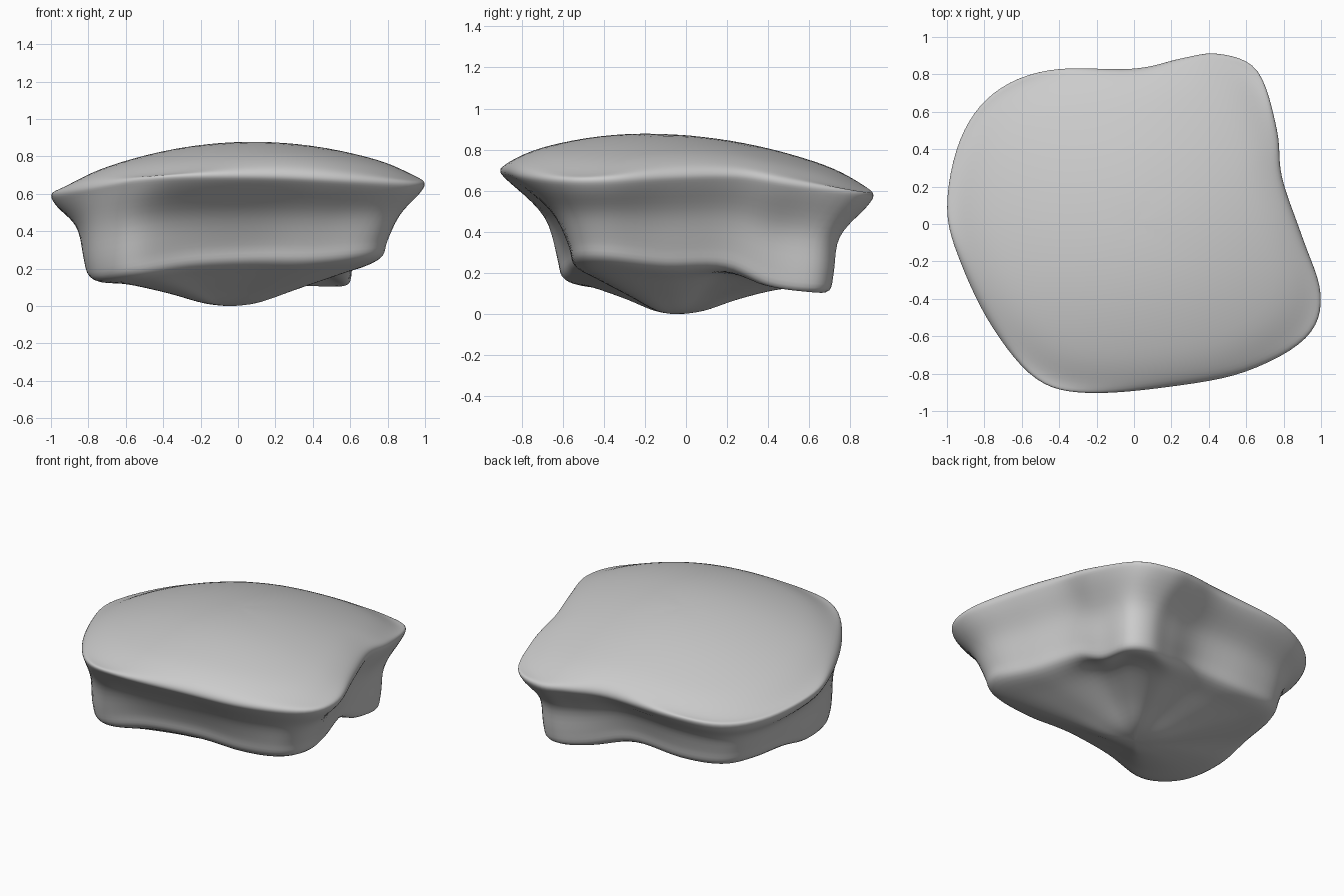
import bpy, bmesh, math
from mathutils import Vector

if "Cube" in bpy.data.objects:
    bpy.data.objects.remove(bpy.data.objects["Cube"])

# Columns around the stone: rim x, y, z then foot x, y, z (from the left side, clockwise seen from above)
COLUMNS = [
    (-1.0, .08, .60, -.82, .10, .26), (-.93, .45, .565, -.78, .38, .27),
    (-.75, .70, .56, -.66, .55, .26), (-.45, .825, .595, -.38, .60, .25),
    (0, .83, .61, 0, .59, .26), (.25, .885, .60, .28, .67, .19),
    (.45, .91, .585, .47, .72, .17), (.66, .82, .60, .60, .64, .17),
    (.765, .50, .645, .61, .42, .20), (.79, .25, .685, .64, .20, .29),
    (.90, -.07, .68, .73, -.10, .29), (1.0, -.38, .66, .80, -.38, .32),
    (.92, -.61, .66, .70, -.54, .32), (.60, -.79, .68, .42, -.57, .30),
    (.20, -.87, .70, .10, -.56, .30), (-.25, -.905, .70, -.28, -.59, .28),
    (-.52, -.83, .685, -.58, -.62, .23), (-.75, -.56, .65, -.76, -.43, .20),
    (-.92, -.22, .62, -.82, -.15, .21),
]
TIP = Vector((-.05, -.05, 0))
AROUND, ALONG = 6, 5


def catmull(a, b, c, d, t):
    return 0.5 * (2*b + (c-a)*t + (2*a-5*b+4*c-d)*t*t + (3*b-a-3*c+d)*t**3)


def dome(x, y):
    return .88 - .22 * (x - .08)**2 - (.2 if y > -.2 else .27) * (y + .2)**2


def profile(rim, foot):
    """Control points from the crown, over the rim, down the wall and under to the tip."""
    pts = []
    for t, drop in ((0, 0), (.4, 0), (.75, 0), (.94, .014)):
        x, y = rim.x * t, rim.y * t
        pts.append(Vector((x, y, dome(x, y) - drop)))
    pts.append(rim)
    wall = rim.lerp(foot, .15)
    wall.z = rim.z - .06
    # the lower the foot, the steeper its wall
    mid = rim.lerp(foot, .66 + max(0, .32 - foot.z) * 1.3)
    mid.z = (rim.z + foot.z) / 2
    pts += [wall, mid, foot + Vector((0, 0, .03))]
    low = foot.z - .065
    pts.append(Vector((foot.x * .95, foot.y * .95, low)))
    # hollow between the back right foot and the middle of the underside
    groove = .07 * math.exp(-((math.atan2(foot.y, foot.x) - .65) / .4)**2)
    for t, z in ((.72, .05 + .5 * low + groove), (.42, .045 + .17 * low + groove * .6),
                 (.18, .017)):
        p = TIP.lerp(foot, t)
        p.z = z
        pts.append(p)
    pts.append(TIP.copy())
    return pts


# Smooth the columns around the stone
cols = [(Vector(c[:3]), Vector(c[3:])) for c in COLUMNS]
n = len(cols)
ring = []
for i in range(n):
    q = [cols[(i + k) % n] for k in (-1, 0, 1, 2)]
    for s in range(AROUND):
        ring.append([catmull(*[c[j] for c in q], s / AROUND) for j in (0, 1)])

# Smooth each profile and skin the surface
bm = bmesh.new()
grid = []
for rim, foot in ring:
    p = profile(rim, foot)
    last = len(p) - 1
    ext = [2 * p[0] - p[1]] + p + [p[-1]]
    line = []
    for i in range(last):
        line += [catmull(*ext[i:i + 4], s / ALONG) for s in range(ALONG)]
    # keep the crown exactly on the dome
    for k in range(1, 2 * ALONG):
        line[k].z = dome(line[k].x, line[k].y)
    line.append(p[-1])
    grid.append([bm.verts.new(v) for v in line])
for i, a in enumerate(grid):
    b = grid[(i + 1) % len(grid)]
    for j in range(len(a) - 1):
        bm.faces.new((a[j], a[j + 1], b[j + 1], b[j]))
bmesh.ops.remove_doubles(bm, verts=bm.verts, dist=.0005)
for _ in range(4):
    bmesh.ops.smooth_vert(bm, verts=bm.verts, factor=.3, use_axis_x=True, use_axis_y=True, use_axis_z=True)
bmesh.ops.recalc_face_normals(bm, faces=bm.faces)
low = min(v.co.z for v in bm.verts)
for v in bm.verts:
    v.co.z -= low
mesh = bpy.data.meshes.new("stone")
bm.to_mesh(mesh)
bm.free()
for f in mesh.polygons:
    f.use_smooth = True
stone = bpy.data.objects.new("stone", mesh)
bpy.context.collection.objects.link(stone)
